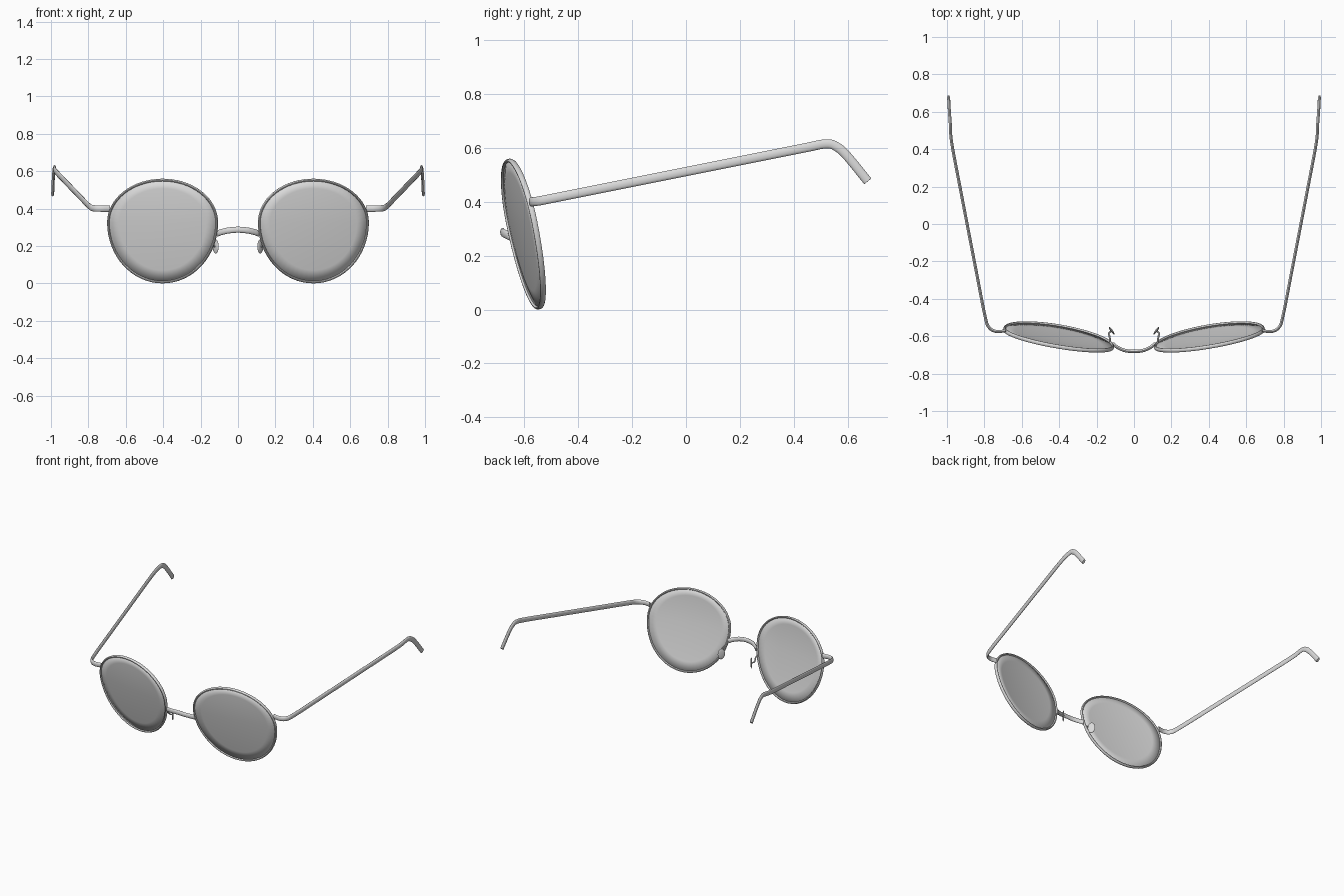
import bpy, bmesh, math
from mathutils import Vector

cube = bpy.data.objects.get("Cube")
if cube:
    bpy.data.objects.remove(cube, do_unlink=True)

grey = bpy.data.materials.new("plain grey")
grey.use_nodes = True
grey.diffuse_color = (0.7, 0.7, 0.7, 1)
grey.node_tree.nodes["Principled BSDF"].inputs["Base Color"].default_value = (0.7, 0.7, 0.7, 1)


def finish(name, bm, angle=40):
    bmesh.ops.recalc_face_normals(bm, faces=bm.faces)
    mesh = bpy.data.meshes.new(name)
    bm.to_mesh(mesh)
    bm.free()
    mesh.materials.append(grey)
    ob = bpy.data.objects.new(name, mesh)
    bpy.context.collection.objects.link(ob)
    bpy.ops.object.select_all(action='DESELECT')
    ob.select_set(True)
    bpy.context.view_layer.objects.active = ob
    bpy.ops.object.shade_smooth_by_angle(angle=math.radians(angle))
    return ob


def smooth_path(points, steps=6):
    """Catmull-Rom curve through the points."""
    p = [Vector(q) for q in points]
    p = [2 * p[0] - p[1]] + p + [2 * p[-1] - p[-2]]
    out = []
    for a, b, c, d in zip(p, p[1:], p[2:], p[3:]):
        for k in range(steps):
            t = k / steps
            out.append(0.5 * (2 * b + (c - a) * t + (2 * a - 5 * b + 4 * c - d) * t ** 2
                              + (3 * b - a - 3 * c + d) * t ** 3))
    return out + [p[-2]]


def sweep(name, path, up, wide, tall, closed=False, sides=12):
    """Oval section swept along a path; tall is measured along up."""
    bm = bmesh.new()
    rings, n = [], len(path)
    for i, p in enumerate(path):
        if closed:
            t = path[(i + 1) % n] - path[i - 1]
        else:
            t = path[min(i + 1, n - 1)] - path[max(i - 1, 0)]
        t.normalize()
        side = t.cross(up).normalized()
        top = side.cross(t)
        ring = []
        for k in range(sides):
            a = math.tau * k / sides
            ring.append(bm.verts.new(p + side * wide * math.cos(a) + top * tall * math.sin(a)))
        rings.append(ring)
    for i in range(n if closed else n - 1):
        r, q = rings[i], rings[(i + 1) % n]
        for k in range(sides):
            j = (k + 1) % sides
            bm.faces.new((r[k], r[j], q[j], q[k]))
    if not closed:
        bm.faces.new(rings[0])
        bm.faces.new(rings[-1])
    return finish(name, bm)


def lens_point(s, a, r=1.0):
    """Point on the tilted lens, bulging slightly forward at its middle."""
    x = 0.403 + 0.29 * r * math.cos(a)
    z = 0.325 + r * math.sin(a) * (0.228 if math.sin(a) > 0 else 0.318)
    y = -0.603 + 0.165 * (x - 0.4) - 0.2 * (z - 0.285) - 0.015 * (1 - r * r)
    return Vector((s * x, y, z))


Z = Vector((0, 0, 1))
SEG = 64

for s, label in ((1, "left"), (-1, "right")):
    angles = [math.tau * k / SEG for k in range(SEG)]

    # Thin rim around the lens
    normal = Vector((s * 0.165, -1, -0.2)).normalized()
    sweep(label + "_rim", [lens_point(s, a) for a in angles], normal, 0.007, 0.011, True, 10)

    # Domed lens
    bm = bmesh.new()
    centre = bm.verts.new(lens_point(s, 0, 0))
    inner = None
    for r in (0.2, 0.4, 0.6, 0.8, 1.0):
        ring = [bm.verts.new(lens_point(s, a, r)) for a in angles]
        for k in range(SEG):
            j = (k + 1) % SEG
            if inner:
                bm.faces.new((inner[k], ring[k], ring[j], inner[j]))
            else:
                bm.faces.new((centre, ring[k], ring[j]))
        inner = ring
    lens = finish(label + "_lens", bm)
    mod = lens.modifiers.new("thickness", 'SOLIDIFY')
    mod.thickness, mod.offset = 0.006, 0

    # Temple arm: end piece, straight run, and ear hook
    arm = [(0.685, -0.57, 0.4), (0.735, -0.575, 0.4), (0.775, -0.553, 0.402), (0.797, -0.49, 0.414),
           (0.845, -0.245, 0.463), (0.925, 0.17, 0.546), (0.974, 0.43, 0.598),
           (0.981, 0.52, 0.615), (0.984, 0.56, 0.604), (0.987, 0.6, 0.568), (0.991, 0.675, 0.476)]
    sweep(label + "_temple_arm", smooth_path([(s * x, y, z) for x, y, z in arm]), Z, 0.008, 0.017)

    # Nose pad on a short wire
    bm = bmesh.new()
    bmesh.ops.create_uvsphere(bm, u_segments=20, v_segments=12, radius=1)
    along = Vector((s * 0.6, 0.8, 0))
    across = Vector((0.8, -s * 0.6, 0))
    for v in bm.verts:
        c = v.co.copy()
        v.co = Vector((s * 0.119, -0.571, 0.197)) + along * c.x * 0.025 + across * c.y * 0.006 + Z * c.z * 0.038
    finish(label + "_nose_pad", bm, 60)
    wire = [(0.128, -0.63, 0.235), (0.13, -0.605, 0.225), (0.135, -0.585, 0.205), (0.122, -0.572, 0.197)]
    sweep(label + "_pad_wire", smooth_path([(s * x, y, z) for x, y, z in wire]), Z, 0.005, 0.005, sides=8)

# Arched bridge
half = [(0.112, -0.64, 0.265), (0.09, -0.658, 0.274), (0.05, -0.676, 0.283)]
bridge = [(-x, y, z) for x, y, z in half] + [(0, -0.681, 0.287)] + half[::-1]
sweep("bridge", smooth_path(bridge), Z, 0.009, 0.016)
